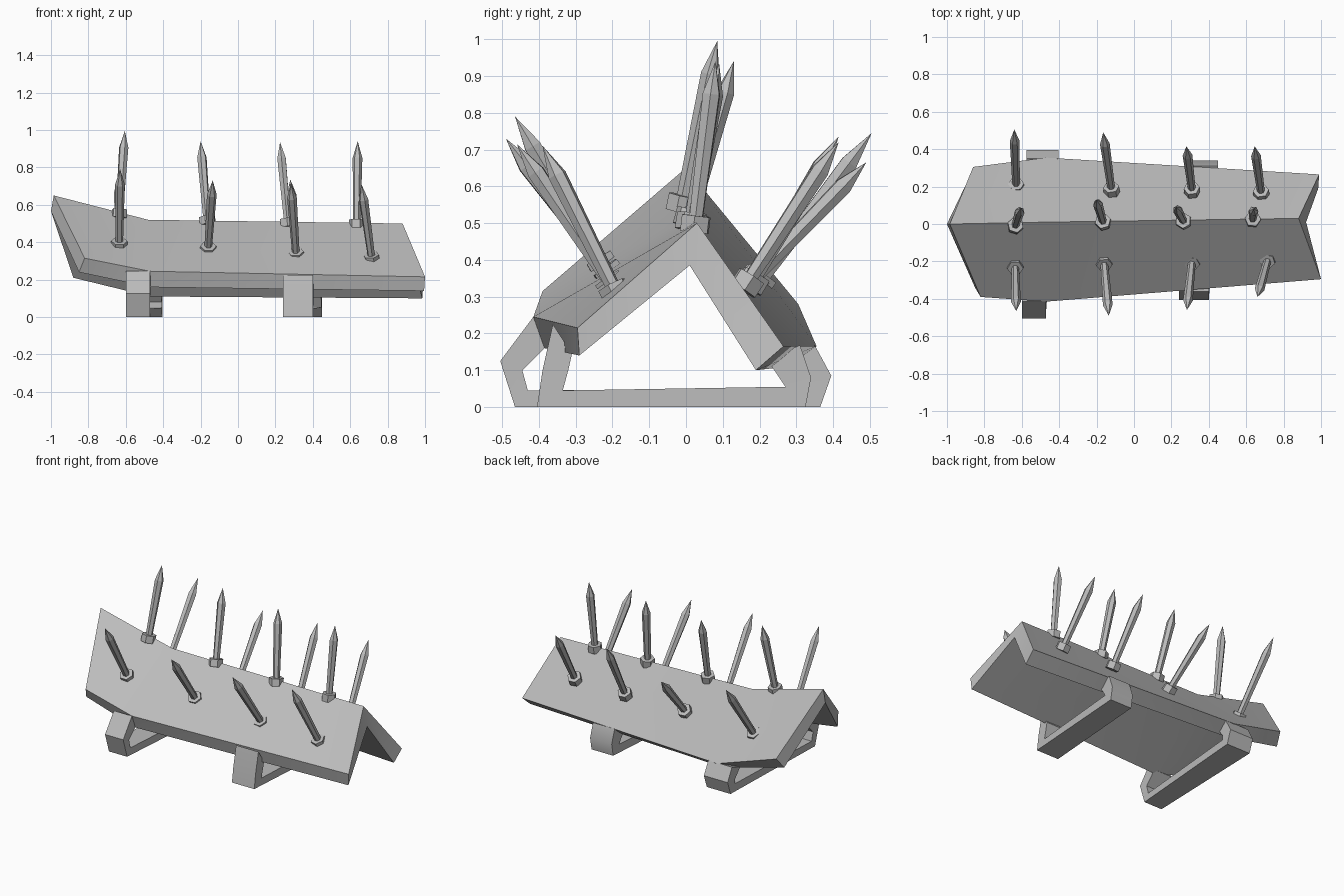
import bpy, bmesh, math
from mathutils import Vector, Matrix

cube = bpy.data.objects.get("Cube")
if cube:
    bpy.data.objects.remove(cube)

steel = bpy.data.materials.new("grey_steel")
steel.use_nodes = True
GREY = (0.5, 0.5, 0.5, 1)
steel.diffuse_color = GREY
steel.node_tree.nodes["Principled BSDF"].inputs["Base Color"].default_value = GREY


def finish(name, bm, smooth=True):
    bmesh.ops.recalc_face_normals(bm, faces=bm.faces[:])
    mesh = bpy.data.meshes.new(name)
    bm.to_mesh(mesh)
    bm.free()
    mesh.materials.append(steel)
    obj = bpy.data.objects.new(name, mesh)
    bpy.context.collection.objects.link(obj)
    if smooth:
        bpy.ops.object.select_all(action='DESELECT')
        obj.select_set(True)
        bpy.context.view_layer.objects.active = obj
        bpy.ops.object.shade_smooth_by_angle(angle=math.radians(32))
    return obj


def loft(bm, rings):
    """Skin a row of closed rings; return the rings of vertices."""
    rows = [[bm.verts.new(p) for p in ring] for ring in rings]
    n = len(rows[0])
    for a, b in zip(rows, rows[1:]):
        for i in range(n):
            j = (i + 1) % n
            bm.faces.new((a[i], a[j], b[j], b[i]))
    return rows


# Angled plate: outer front, ridge, outer back, inner back, inner ridge, inner front
sections = [
    [(-.82, -.39, .315), (-.985, 0, .65), (-.86, .305, .28),
     (-.88, .25, .21), (-1, 0, .565), (-.85, -.34, .24)],
    [(-.47, -.415, .245), (-.48, .01, .52), (-.47, .355, .165),
     (-.47, .28, .11), (-.48, 0, .42), (-.47, -.385, .16)],
    [(1, -.295, .215), (.88, .03, .5), (.99, .265, .165),
     (.985, .19, .1), (.92, .01, .385), (.995, -.29, .14)],
]
bm = bmesh.new()
rows = loft(bm, sections)
for r in (rows[0], rows[-1]):
    bm.faces.new((r[0], r[1], r[4], r[5]))
    bm.faces.new((r[1], r[2], r[3], r[4]))
finish("ridged_plate", bm)


# Bands that close the underside, slightly skewed along the plate
def band(name, outer, inner, x_front, x_back):
    y0, y1 = outer[0][0], outer[-1][0]

    def at(p, side):
        t = min(1, max(0, (p[0] - y0) / (y1 - y0)))
        return (x_front[side] * (1 - t) + x_back[side] * t, p[0], p[1])

    bm = bmesh.new()
    rows = loft(bm, [[at(o, 0), at(o, 1), at(i, 1), at(i, 0)]
                     for o, i in zip(outer, inner)])
    bm.faces.new(rows[0])
    bm.faces.new(rows[-1])
    finish(name, bm)


band("left_band",
     [(-.415, .245), (-.505, .125), (-.465, 0), (.365, 0), (.395, .085), (.35, .168)],
     [(-.37, .175), (-.445, .1), (-.43, .045), (.32, .05), (.32, .08), (.27, .14)],
     (-.6, -.47), (-.575, -.405))
band("right_band",
     [(-.362, .225), (-.39, .1), (-.405, 0), (.325, 0), (.34, .08), (.31, .168)],
     [(-.31, .145), (-.32, .1), (-.335, .045), (.27, .055), (.26, .07), (.22, .13)],
     (.24, .4), (.295, .45))


# Spikes: tapered hexagonal shaft with a point, seated in a hexagonal nut
def hexagon(radius, z):
    return [(radius * math.cos(k * math.pi / 3), radius * math.sin(k * math.pi / 3), z)
            for k in range(6)]


def spike(name, base, tip):
    base, tip = Vector(base), Vector(tip)
    length = (tip - base).length
    turn = (tip - base).to_track_quat('Z', 'Y').to_matrix().to_4x4()
    for part, rings, point in (
            ("nut", [hexagon(.043, -.02), hexagon(.043, .025)], None),
            ("spike", [hexagon(.02, 0), hexagon(.026, length * .8)], (0, 0, length))):
        bm = bmesh.new()
        rows = loft(bm, rings)
        bm.faces.new(rows[0])
        if point:
            apex = bm.verts.new(point)
            for i in range(6):
                bm.faces.new((rows[-1][i], rows[-1][(i + 1) % 6], apex))
        else:
            bm.faces.new(rows[-1])
        bm.transform(Matrix.Translation(base) @ turn)
        finish(name + "_" + part, bm, smooth=False)


spikes = {
    "ridge": [((-.635, -.01, .55), (-.605, .085, .995)),
              ((-.165, .01, .51), (-.2, .13, .94)),
              ((.265, .015, .5), (.225, .09, .935)),
              ((.635, .025, .495), (.64, .08, .94))],
    "front": [((-.635, -.225, .385), (-.63, -.465, .79)),
              ((-.16, -.205, .36), (-.135, -.49, .73)),
              ((.31, -.2, .33), (.283, -.46, .715)),
              ((.715, -.19, .31), (.66, -.39, .71))],
    "back": [((-.63, .2, .34), (-.64, .505, .745)),
             ((-.12, .18, .345), (-.165, .49, .665)),
             ((.31, .18, .34), (.28, .415, .735)),
             ((.68, .165, .335), (.645, .415, .72))],
}
for row, pairs in spikes.items():
    for i, (base, tip) in enumerate(pairs, 1):
        spike(f"{row}_{i}", base, tip)
